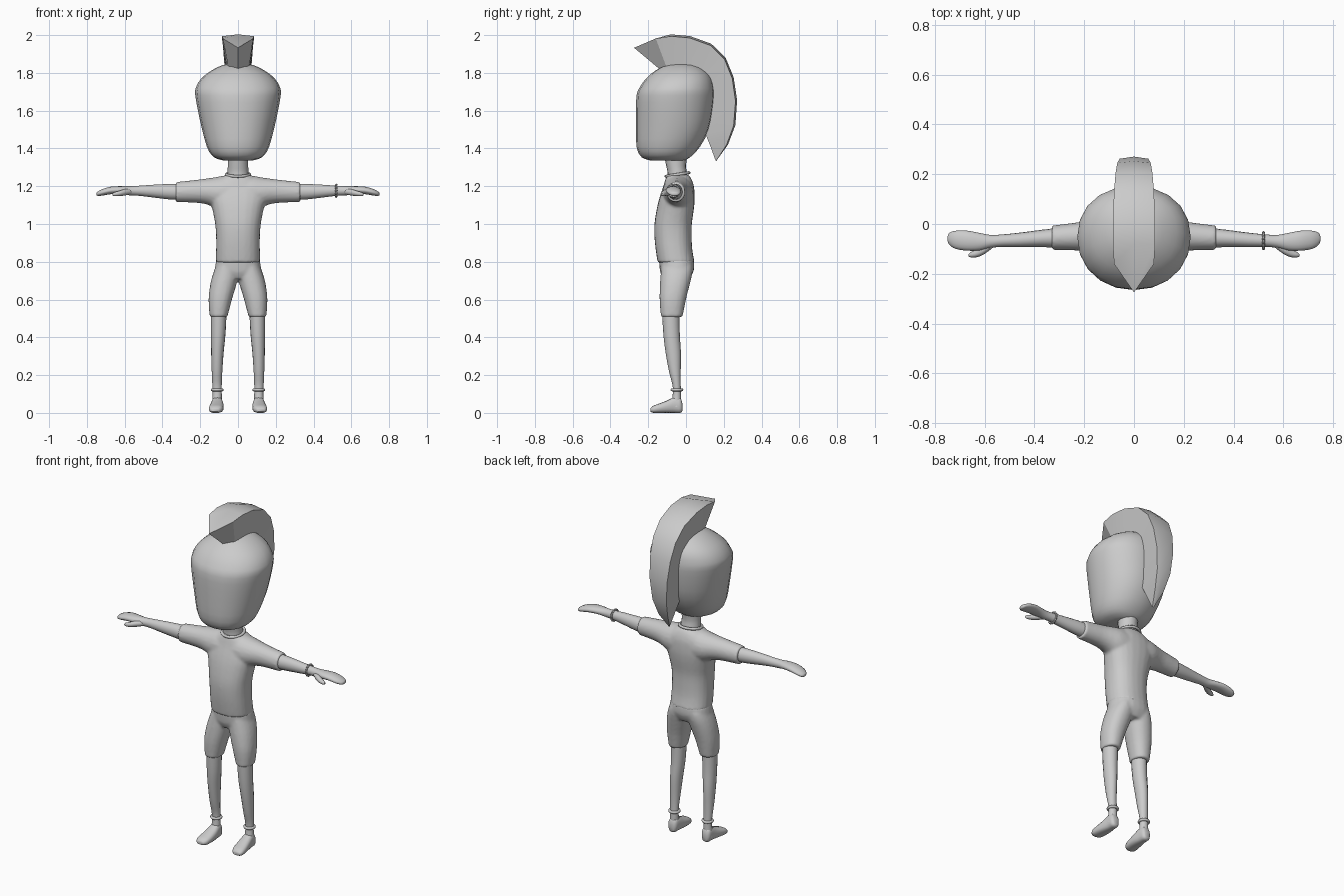
import bpy, bmesh, math
from mathutils import Vector, Matrix

grey = bpy.data.materials.new("plain grey")
grey.diffuse_color = (0.6, 0.6, 0.6, 1)


def finish(name, bm, angle=50):
    bmesh.ops.recalc_face_normals(bm, faces=bm.faces)
    me = bpy.data.meshes.new(name)
    bm.to_mesh(me)
    bm.free()
    me.materials.append(grey)
    ob = bpy.data.objects.new(name, me)
    bpy.context.collection.objects.link(ob)
    bpy.ops.object.select_all(action='DESELECT')
    ob.select_set(True)
    bpy.context.view_layer.objects.active = ob
    if angle:
        bpy.ops.object.shade_smooth_by_angle(angle=math.radians(angle))
    return ob


def spline(rings, sub):
    """Catmull-Rom interpolation between rings."""
    out = []
    for i in range(len(rings) - 1):
        p = [rings[max(0, min(len(rings) - 1, i + k))] for k in (-1, 0, 1, 2)]
        for s in range(sub):
            t = s / sub
            out.append([0.5 * (2 * b + (c - a) * t + (2 * a - 5 * b + 4 * c - d) * t * t
                               + (3 * b - a - 3 * c + d) * t ** 3) for a, b, c, d in zip(*p)])
    return out + [rings[-1]]


def loft(bm, axis, rings, n=16, p=2.0, sub=3, side=1):
    """Rings are (position, a_min, a_max, b_min, b_max) across the axis."""
    loops = []
    for t, a0, a1, b0, b1 in spline(rings, sub):
        loop = []
        for k in range(n):
            c, s = math.cos(math.tau * k / n), math.sin(math.tau * k / n)
            a = (a0 + a1) / 2 + (a1 - a0) / 2 * math.copysign(abs(c) ** (2 / p), c)
            b = (b0 + b1) / 2 + (b1 - b0) / 2 * math.copysign(abs(s) ** (2 / p), s)
            x, y, z = {'x': (t, a, b), 'y': (a, t, b), 'z': (a, b, t)}[axis]
            loop.append(bm.verts.new((side * x, y, z)))
        loops.append(loop)
    for l0, l1 in zip(loops, loops[1:]):
        for k in range(n):
            bm.faces.new((l0[k], l0[(k + 1) % n], l1[(k + 1) % n], l1[k]))
    bm.faces.new(loops[0])
    bm.faces.new(loops[-1])


def part(name, *args, **kw):
    bm = bmesh.new()
    loft(bm, *args, **kw)
    return finish(name, bm)


def fuse(ob):
    """Merge overlapping volumes into one soft cloth surface."""
    m = ob.modifiers.new("fuse", 'REMESH')
    m.mode, m.voxel_size, m.use_smooth_shade = 'VOXEL', 0.008, True
    s = ob.modifiers.new("soften", 'SMOOTH')
    s.factor, s.iterations = 0.5, 5


def ring(name, loc, rot, major, minor, scale=(1, 1, 1)):
    bpy.ops.mesh.primitive_torus_add(location=loc, rotation=rot, major_radius=major,
                                     minor_radius=minor, major_segments=20, minor_segments=8)
    ob = bpy.context.object
    ob.name, ob.scale = name, scale
    ob.data.materials.append(grey)
    bpy.ops.object.shade_smooth()


# Head and neck
part("head", 'z', [
    (1.335, -.07, .07, -.18, -.01), (1.345, -.11, .11, -.22, .01), (1.365, -.14, .14, -.245, .035),
    (1.41, -.165, .165, -.262, .075), (1.5, -.19, .19, -.265, .122), (1.6, -.212, .212, -.265, .143),
    (1.68, -.226, .226, -.262, .152), (1.72, -.224, .224, -.247, .15), (1.77, -.195, .195, -.212, .138),
    (1.81, -.145, .145, -.165, .108), (1.84, -.085, .085, -.11, .06), (1.85, -.03, .03, -.06, 0)],
    n=20, p=2.15, sub=2)
part("neck", 'z', [(1.22, -.06, .06, -.1, .01), (1.27, -.056, .056, -.098, .005),
                   (1.31, -.054, .054, -.105, 0), (1.38, -.055, .055, -.12, .01)])
ring("collar", (0, -.045, 1.262), (math.radians(9), 0, 0), .062, .008)

# Crest: (outer y, z, inner y, z, half width)
crest = [(-.16, 1.982, -.105, 1.835, .08), (-.08, 1.994, -.06, 1.80, .085), (.02, 1.985, 0, 1.78, .085),
         (.13, 1.945, .05, 1.73, .08), (.205, 1.87, .08, 1.68, .074), (.245, 1.77, .09, 1.62, .067),
         (.262, 1.65, .092, 1.55, .058), (.252, 1.52, .106, 1.47, .046), (.215, 1.42, .128, 1.415, .03),
         (.16, 1.335, .155, 1.34, .004)]
bm = bmesh.new()
loops = []
for i, (oy, oz, iy, iz, w) in enumerate(crest):
    d = Vector((0, oy - iy, oz - iz)).normalized() * min(.01, w / 4)
    mid, low = Vector((0, oy, oz)) + d, Vector((0, iy, iz))
    if i == 0:  # pointed prow
        mid, low = Vector((0, -.275, 1.933)), Vector((0, -.14, 1.82))
    loops.append([bm.verts.new(v) for v in (
        (-w, oy, oz), mid, (w, oy, oz), (w * .65, iy, iz), low, (-w * .65, iy, iz))])
for l0, l1 in zip(loops, loops[1:]):
    for k in range(6):
        bm.faces.new((l0[k], l0[(k + 1) % 6], l1[(k + 1) % 6], l1[k]))
f = loops[0]
bm.faces.new((f[0], f[1], f[4], f[5]))
bm.faces.new((f[1], f[2], f[3], f[4]))
bm.faces.new(loops[-1])
finish("hair_crest", bm, 25)

# Shirt: torso with two sleeves
bm = bmesh.new()
loft(bm, 'z', [(.795, -.117, .117, -.15, .046), (.86, -.116, .116, -.16, .034), (.93, -.116, .116, -.167, .03),
               (1.0, -.121, .121, -.167, .031), (1.08, -.136, .136, -.155, .042), (1.14, -.15, .15, -.14, .046),
               (1.2, -.14, .14, -.12, .042), (1.24, -.1, .1, -.108, .028), (1.262, -.058, .058, -.1, .012)],
     n=24, p=2.3)
for s in (1, -1):
    loft(bm, 'x', [(0, -.125, .04, 1.06, 1.257), (.07, -.125, .04, 1.07, 1.257), (.12, -.12, .035, 1.085, 1.248),
                   (.165, -.113, .022, 1.103, 1.241), (.22, -.107, .008, 1.112, 1.234),
                   (.33, -.104, -.006, 1.116, 1.222)], n=20, side=s)
fuse(finish("shirt", bm))

# Shorts: hips with two trouser legs
bm = bmesh.new()
loft(bm, 'z', [(.71, -.11, .11, -.12, .02), (.74, -.125, .125, -.135, .036), (.77, -.122, .122, -.14, .044),
               (.815, -.114, .114, -.144, .042)], n=24, p=2.3)
for s in (1, -1):
    loft(bm, 'z', [(.508, .056, .15, -.133, -.018), (.6, .032, .156, -.14, 0), (.68, .008, .147, -.138, .02),
                   (.74, -.005, .131, -.134, .034), (.78, 0, .115, -.13, .035)], n=20, p=2.2, side=s)
fuse(finish("shorts", bm))

for s, tag in ((1, "left"), (-1, "right")):
    # Arm, hand and thumb
    part(tag + "_arm", 'x', [(.28, -.097, -.013, 1.127, 1.212), (.36, -.093, -.022, 1.13, 1.212),
                             (.46, -.093, -.035, 1.142, 1.207), (.53, -.092, -.042, 1.15, 1.202),
                             (.575, -.096, -.044, 1.152, 1.2), (.62, -.106, -.036, 1.158, 1.2),
                             (.67, -.107, -.027, 1.158, 1.198), (.715, -.1, -.027, 1.151, 1.186),
                             (.74, -.085, -.035, 1.148, 1.173), (.748, -.07, -.048, 1.152, 1.166)], side=s)
    part(tag + "_thumb", 'x', [(.56, -.09, -.06, 1.158, 1.185), (.6, -.12, -.08, 1.15, 1.185),
                               (.63, -.133, -.1, 1.147, 1.176), (.655, -.134, -.113, 1.147, 1.168),
                               (.664, -.13, -.12, 1.152, 1.162)], n=10, side=s)
    # Leg, ankle cuff and foot
    part(tag + "_leg", 'z', [(.03, .085, .14, -.08, -.024), (.1, .086, .134, -.07, -.026),
                             (.15, .086, .136, -.072, -.028), (.22, .083, .139, -.09, -.028),
                             (.32, .076, .142, -.108, -.027), (.42, .066, .143, -.12, -.033),
                             (.54, .06, .144, -.127, -.034)], side=s)
    ring(tag + "_ankle_cuff", (s * .11, -.048, .122), (0, 0, 0), .026, .008)
    part(tag + "_foot", 'y', [(-.019, .095, .125, .01, .05), (-.03, .084, .137, 0, .08),
                              (-.06, .08, .14, 0, .085), (-.095, .076, .146, 0, .068),
                              (-.14, .077, .153, 0, .05), (-.172, .084, .153, 0, .038),
                              (-.188, .1, .142, .006, .025)], p=2.6, side=s)

# Beaded bracelet on one wrist
ring("bracelet", (.52, -.067, 1.176), (0, math.pi / 2, 0), .031, .005)
bm = bmesh.new()
for k in range(14):
    a = math.tau * k / 14
    bmesh.ops.create_icosphere(bm, subdivisions=1, radius=.007, matrix=Matrix.Translation(
        (.52, -.067 + .032 * math.cos(a), 1.176 + .032 * math.sin(a))))
finish("bracelet_beads", bm, 0)
